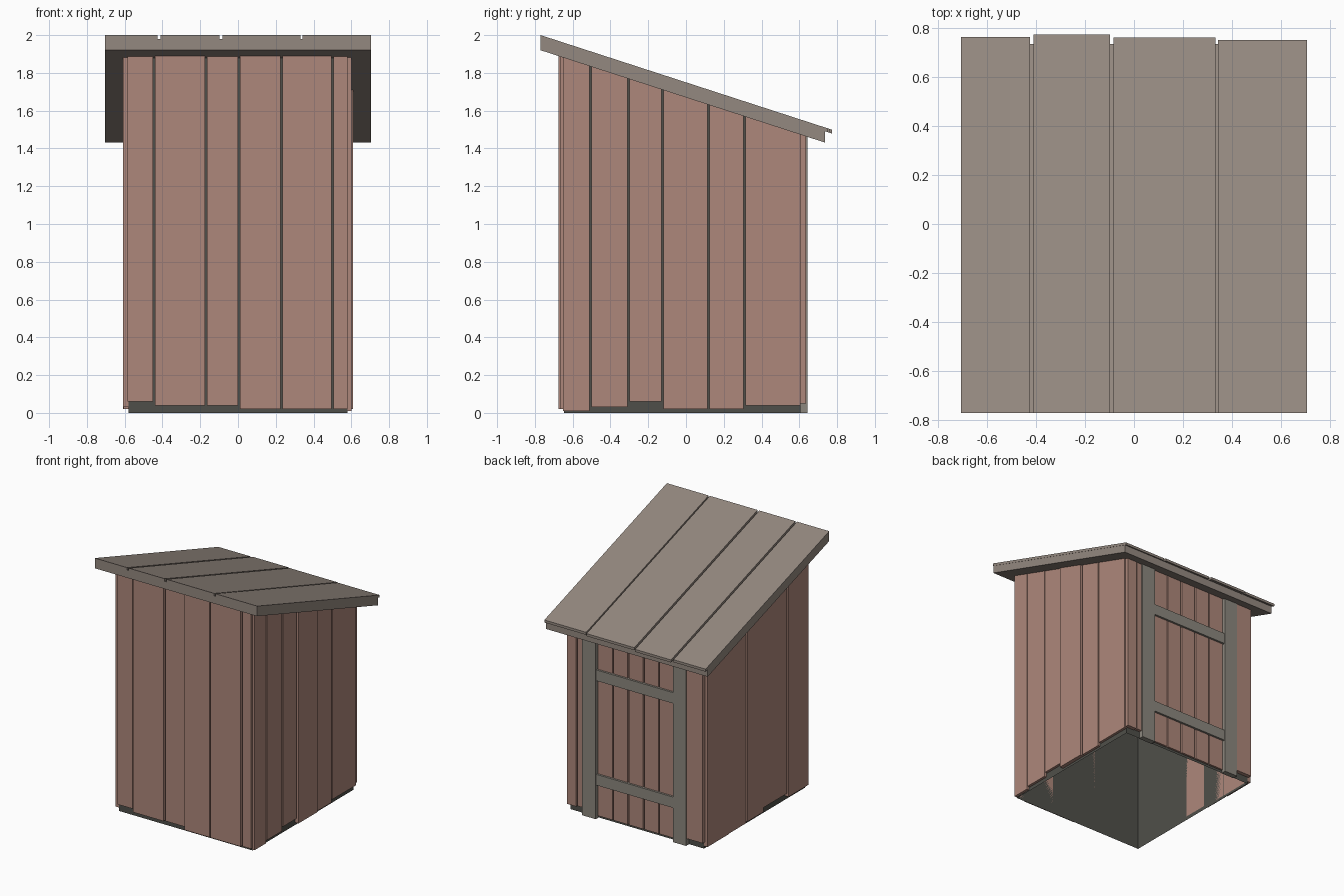
import bpy
import bmesh

if "Cube" in bpy.data.objects:
    bpy.data.objects.remove(bpy.data.objects["Cube"], do_unlink=True)


def material(name, rgb):
    m = bpy.data.materials.new(name)
    m.use_nodes = True
    m.diffuse_color = (*rgb, 1)
    m.node_tree.nodes["Principled BSDF"].inputs["Base Color"].default_value = (*rgb, 1)
    return m


plank_mat = material("reddish_wood", (0.42, 0.243, 0.196))
roof_mat = material("weathered_roof_wood", (0.296, 0.248, 0.214))
frame_mat = material("grey_door_frame", (0.263, 0.245, 0.21))
core_mat = material("dark_base", (0.078, 0.078, 0.068))

SLOPE = -0.5 / 1.54
GAP = 0.01


def roof_top(y):
    return 2.0 + SLOPE * (y + 0.77)


def under_roof(y):
    return roof_top(y) - 0.08


def block(name, x, y, bottom, top, mat, shell=False):
    """Box whose bottom and top may be heights or functions of y."""
    def height(h, yy):
        return h(yy) if callable(h) else h

    bm = bmesh.new()
    bmesh.ops.create_cube(bm, size=1)
    for v in bm.verts:
        px = x[1] if v.co.x > 0 else x[0]
        py = y[1] if v.co.y > 0 else y[0]
        v.co = (px, py, height(top if v.co.z > 0 else bottom, py))
    if shell:
        bm.normal_update()
        ends = [f for f in bm.faces if abs(f.normal.z) > 0.5]
        bmesh.ops.delete(bm, geom=ends, context="FACES")
    mesh = bpy.data.meshes.new(name)
    bm.to_mesh(mesh)
    bm.free()
    mesh.materials.append(mat)
    ob = bpy.data.objects.new(name, mesh)
    bpy.context.collection.objects.link(ob)
    return ob


def cladding(name, start, planks, axis, inner, sign):
    """Row of planks along a wall; each is (end, bottom height, thickness)."""
    for i, (end, low, thick) in enumerate(planks):
        span = (start, end - GAP)
        depth = tuple(sorted((inner, inner + sign * thick)))
        x, y = (span, depth) if axis == "x" else (depth, span)
        block(f"{name}_plank_{i + 1}", x, y, low, under_roof, plank_mat)
        start = end


# Hollow inner body, open below
block("inner_body", (-0.58, 0.58), (-0.645, 0.605), 0, under_roof, core_mat, shell=True)

# Wall planks
cladding("front", -0.585, [(-0.44, 0.06, 0.02), (-0.165, 0.04, 0.03), (0.01, 0.04, 0.02),
                           (0.235, 0.02, 0.03), (0.505, 0.02, 0.03), (0.59, 0.02, 0.02)],
         "x", -0.645, -1)
cladding("left", -0.65, [(-0.5, 0.01, 0.02), (-0.3, 0.03, 0.02), (-0.12, 0.06, 0.02),
                         (0.125, 0.02, 0.03), (0.315, 0.02, 0.02), (0.615, 0.04, 0.02)],
         "y", 0.58, 1)
cladding("right", -0.65, [(-0.39, 0.03, 0.03), (-0.09, 0.06, 0.025), (0.12, 0.03, 0.03),
                          (0.34, 0.02, 0.025), (0.615, 0.02, 0.03)],
         "y", -0.58, -1)
cladding("back_right", -0.59, [(-0.43, 0.055, 0.03)], "x", 0.605, 1)
cladding("back_left", 0.45, [(0.51, 0.055, 0.025), (0.6, 0.05, 0.03)], "x", 0.605, 1)

# Door with posts and rails
width = 0.67 / 5
cladding("door", -0.33, [(-0.33 + width * (i + 1), 0.02, 0.015) for i in range(5)],
         "x", 0.605, 1)
for side, x in (("right", (-0.45, -0.335)), ("left", (0.335, 0.455))):
    block(f"door_post_{side}", x, (0.6, 0.642), 0, under_roof, frame_mat)
for label, z in (("lower", 0.265), ("upper", 1.085)):
    block(f"door_rail_{label}", (-0.335, 0.335), (0.605, 0.636), z, z + 0.085, frame_mat)

# Sloped roof slab and the boards on it
block("roof_slab", (-0.703, 0.703), (-0.77, 0.735), under_roof,
      lambda y: roof_top(y) - 0.02, roof_mat)
boards = [(-0.705, -0.425, 0.763), (-0.41, -0.098, 0.772),
          (-0.083, 0.332, 0.76), (0.342, 0.705, 0.75)]
for i, (x0, x1, end) in enumerate(boards):
    block(f"roof_board_{i + 1}", (x0, x1), (-0.77, end),
          lambda y: roof_top(y) - 0.02, roof_top, roof_mat)
